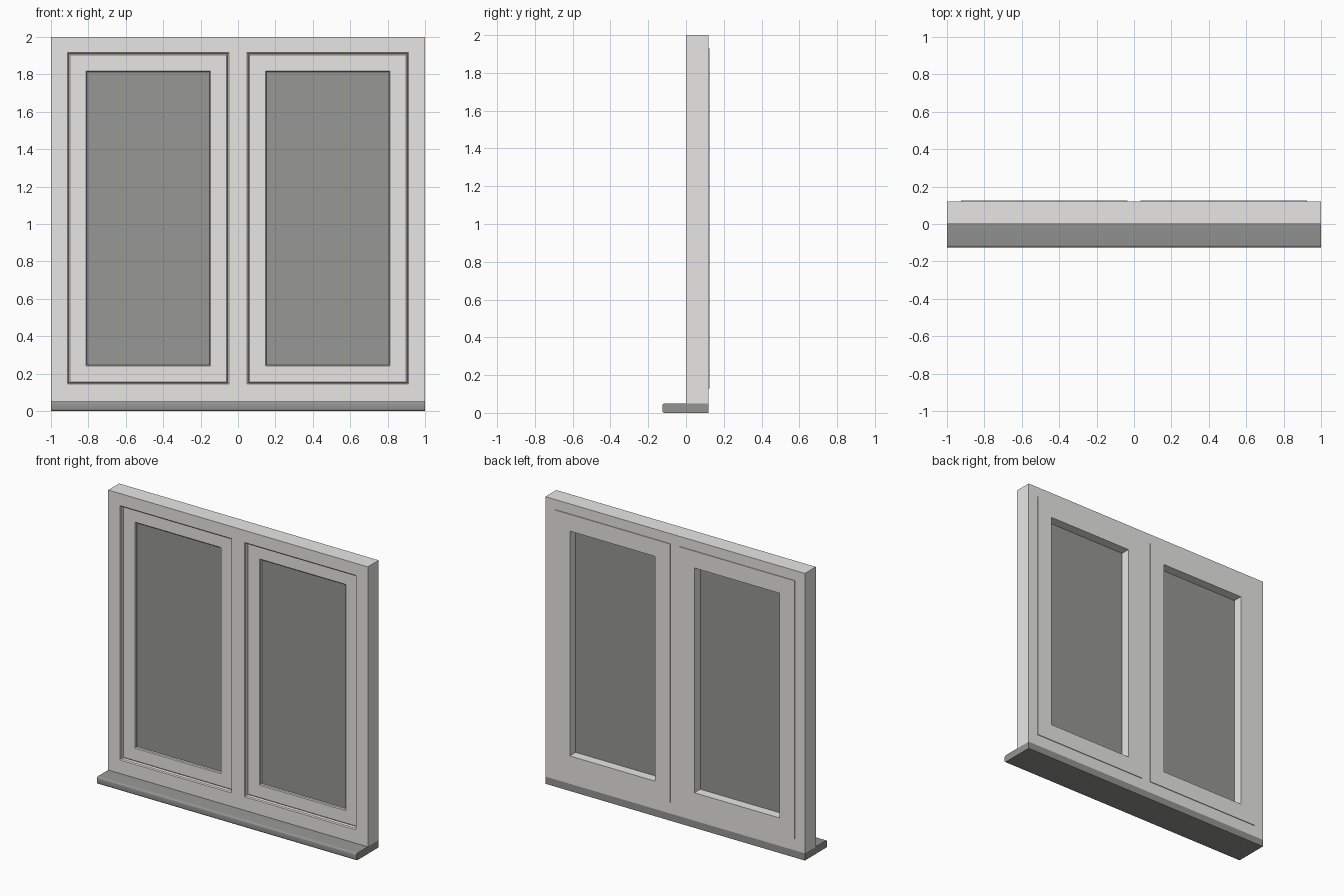
import bpy, bmesh

if "Cube" in bpy.data.objects:
    bpy.data.objects.remove(bpy.data.objects["Cube"])


def material(name, rgb):
    m = bpy.data.materials.new(name)
    m.diffuse_color = (*rgb, 1)
    m.use_nodes = True
    m.node_tree.nodes["Principled BSDF"].inputs["Base Color"].default_value = m.diffuse_color
    return m


PAINT = material("pale paint", (0.80, 0.795, 0.78))
GLASS = material("dark glass", (0.31, 0.31, 0.30))
STONE = material("grey sill", (0.30, 0.30, 0.295))


def finish(bm, name, mat):
    bmesh.ops.recalc_face_normals(bm, faces=bm.faces[:])
    me = bpy.data.meshes.new(name)
    bm.to_mesh(me)
    bm.free()
    me.materials.append(mat)
    ob = bpy.data.objects.new(name, me)
    bpy.context.collection.objects.link(ob)
    return ob


def box(name, lo, hi, mat, bevel=None):
    bm = bmesh.new()
    bmesh.ops.create_cube(bm, size=1)
    for v in bm.verts:
        v.co = [(a + b) / 2 + c * (b - a) for a, b, c in zip(lo, hi, v.co)]
    if bevel:
        # round only the long edges of the nose (front)
        es = [e for e in bm.edges if all(abs(v.co.y - lo[1]) < 1e-5 for v in e.verts)
              and abs(e.verts[0].co.x - e.verts[1].co.x) > 0.1]
        bmesh.ops.bevel(bm, geom=es, offset=bevel, segments=4, profile=0.5, affect='EDGES')
    return finish(bm, name, mat)


def smooth(ob):
    bpy.ops.object.select_all(action='DESELECT')
    ob.select_set(True)
    bpy.context.view_layer.objects.active = ob
    bpy.ops.object.shade_smooth_by_angle()


def outer_frame(xs, zs, holes, y0, y1):
    bm = bmesh.new()
    grid = [[bm.verts.new((x, y0, z)) for z in zs] for x in xs]
    for i in range(len(xs) - 1):
        for j in range(len(zs) - 1):
            if (i, j) not in holes:
                bm.faces.new((grid[i][j], grid[i + 1][j], grid[i + 1][j + 1], grid[i][j + 1]))
    ext = bmesh.ops.extrude_face_region(bm, geom=bm.faces[:], use_keep_orig=True)
    for v in ext["geom"]:
        if isinstance(v, bmesh.types.BMVert):
            v.co.y = y1
    bmesh.ops.recalc_face_normals(bm, faces=bm.faces[:])
    # ease the front edges of the openings
    es = []
    for e in bm.edges:
        m = (e.verts[0].co + e.verts[1].co) / 2
        if (all(abs(v.co.y - y0) < 1e-5 for v in e.verts) and e.calc_face_angle(0) > 1
                and abs(m.x) < 0.99 and 0.06 < m.z < 1.99):
            es.append(e)
    bmesh.ops.bevel(bm, geom=es, offset=0.006, segments=1, affect='EDGES')
    return finish(bm, "outer_frame", PAINT)


def ring(name, x0, x1, z0, z1, profile, mat):
    # sweep a (inset, depth) profile round a rectangle with mitred corners
    bm = bmesh.new()
    loops = [[bm.verts.new(c) for c in ((x0 + d, y, z0 + d), (x1 - d, y, z0 + d),
                                        (x1 - d, y, z1 - d), (x0 + d, y, z1 - d))]
             for d, y in profile]
    for a, b in zip(loops, loops[1:] + loops[:1]):
        for i in range(4):
            j = (i + 1) % 4
            bm.faces.new((a[i], a[j], b[j], b[i]))
    return finish(bm, name, mat)


# fixed frame with central mullion
outer_frame([-1, -0.905, -0.055, 0.055, 0.905, 1], [0.05, 0.15, 1.91, 2],
            {(1, 1), (3, 1)}, 0.0, 0.12)

# opening sashes with a thin overlapping lip at the back, and panes
SASH = [(-0.02, 0.125), (-0.02, 0.119), (0, 0.119), (0, 0.031), (0.006, 0.025),
        (0.092, 0.025), (0.097, 0.030), (0.097, 0.125)]
for side, x0 in (("left", -0.905), ("right", 0.055)):
    x1 = x0 + 0.85
    ring(side + "_sash", x0, x1, 0.15, 1.91, SASH, PAINT)
    box(side + "_pane", (x0 + 0.09, 0.045, 0.24), (x1 - 0.09, 0.06, 1.82), GLASS)

# projecting sill with a rounded nose
smooth(box("sill", (-1, -0.125, 0), (1, 0.12, 0.05), STONE, bevel=0.012))
